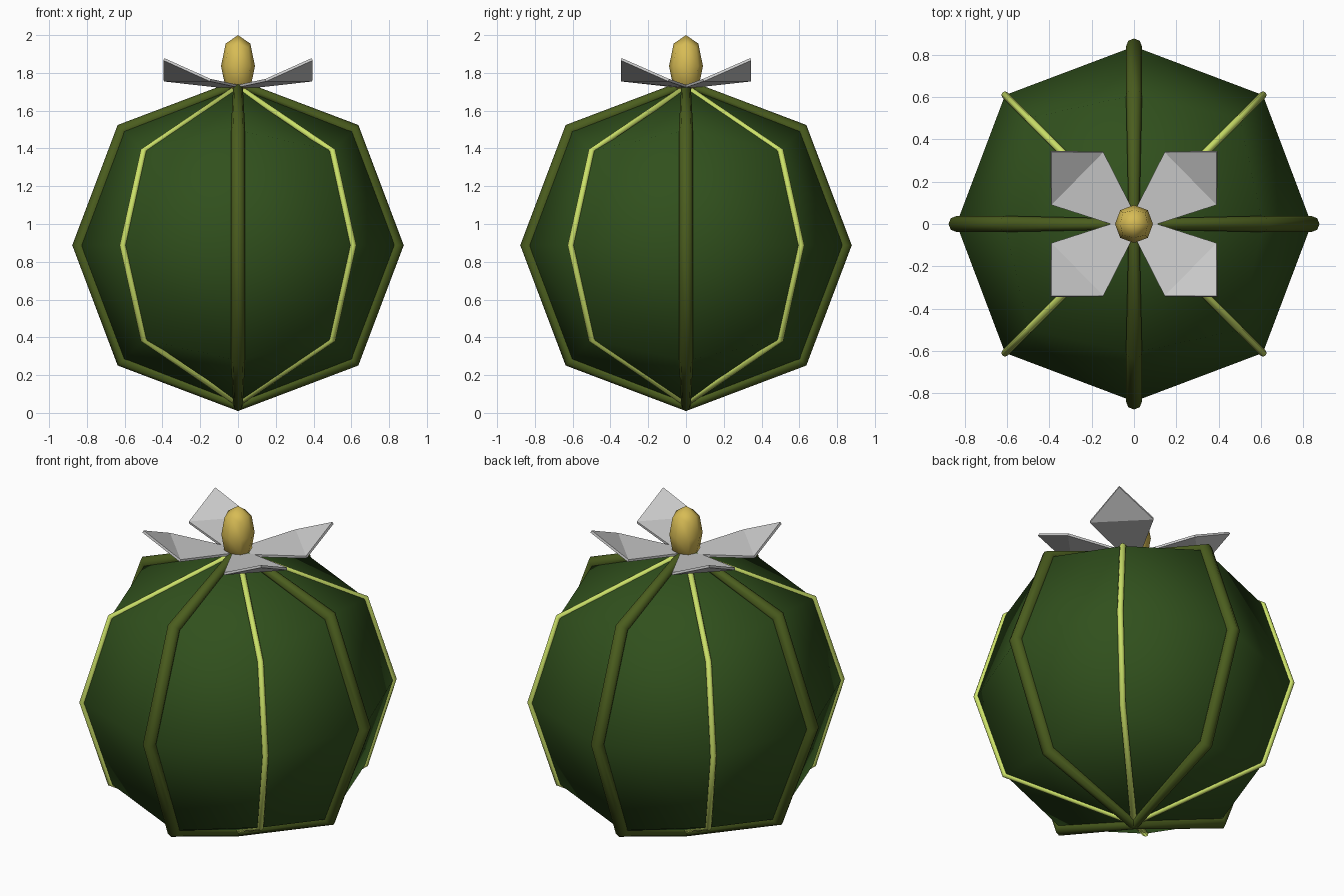
import bpy, bmesh
from mathutils import Vector

if "Cube" in bpy.data.objects:
    bpy.data.objects.remove(bpy.data.objects["Cube"])

CZ = 0.8875                       # height of the body centre
FACE, EDGE, CORNER = 0.8395, 0.61, 0.5   # once-subdivided cube radii


def paint(obj, name, rgb):
    mat = bpy.data.materials.get(name) or bpy.data.materials.new(name)
    mat.diffuse_color = (*rgb, 1)
    mat.use_nodes = True
    mat.node_tree.nodes["Principled BSDF"].inputs["Base Color"].default_value = mat.diffuse_color
    obj.data.materials.clear()
    obj.data.materials.append(mat)


def smooth(obj, angle):
    bpy.ops.object.select_all(action='DESELECT')
    obj.select_set(True)
    bpy.context.view_layer.objects.active = obj
    bpy.ops.object.shade_smooth_by_angle(angle=angle)


def rounded_cube(name, centre, scale):
    """Cube with one subdivision level: an 8-sided faceted ball."""
    bpy.ops.mesh.primitive_cube_add(size=2, location=centre)
    obj = bpy.context.object
    obj.name = name
    for v in obj.data.vertices:
        v.co *= Vector(scale)
    sub = obj.modifiers.new("round", 'SUBSURF')
    sub.levels = sub.render_levels = 1
    bpy.ops.object.modifier_apply(modifier=sub.name)
    obj.data.polygons.foreach_set("use_smooth", [True] * len(obj.data.polygons))
    return obj


def rib_ring(name, points, depth, radii):
    """Closed tube through the given points, turned into a mesh."""
    cu = bpy.data.curves.new(name, 'CURVE')
    cu.dimensions = '3D'
    cu.bevel_depth = depth
    cu.bevel_resolution = 2
    sp = cu.splines.new('POLY')
    sp.points.add(len(points) - 1)
    for p, co, r in zip(sp.points, points, radii):
        p.co = (*co, 1)
        p.radius = r
    sp.use_cyclic_u = True
    obj = bpy.data.objects.new(name, cu)
    obj.location.z = CZ
    bpy.context.collection.objects.link(obj)
    bpy.ops.object.select_all(action='DESELECT')
    obj.select_set(True)
    bpy.context.view_layer.objects.active = obj
    bpy.ops.object.convert(target='MESH')
    obj = bpy.context.object
    smooth(obj, 0.9)
    return obj


def meridian(half, dx, dy):
    """Full loop from (radius, z) points running pole to pole."""
    right = [(r * dx, r * dy, z) for r, z in half]
    left = [(-r * dx, -r * dy, z) for r, z in reversed(half[1:-1])]
    return right + left


# Body
body = rounded_cube("cactus_body", (0, 0, CZ), (1, 1, 1))
paint(body, "dark_green", (0.03, 0.08, 0.012))

# Thick ribs along the main axes, narrowing at the poles
thick = [(0, 0.853), (EDGE, EDGE), (FACE, 0), (EDGE, -EDGE), (0, -0.853)]
for name, dx, dy in (("thick_rib_x", 1, 0), ("thick_rib_y", 0, 1)):
    rib = rib_ring(name, meridian(thick, dx, dy), 0.038,
                   [0.65, 1, 1, 1, 0.65, 1, 1, 1])
    paint(rib, "olive", (0.07, 0.11, 0.013))

# Thin ribs along the diagonals
thin = [(0, FACE), (CORNER, CORNER), (EDGE, 0), (CORNER, -CORNER), (0, -FACE)]
for name, dy in (("thin_rib_a", 1), ("thin_rib_b", -1)):
    rib = rib_ring(name, meridian(thin, 1, dy), 0.017, [1] * 8)
    paint(rib, "lime", (0.6, 0.75, 0.14))

# Petals: an inner panel and a tip bent upward, mirrored to four
outline = [(0, 0, 1.73), (0.11, 0, 1.737), (0.39, 0.09, 1.768),
           (0.39, 0.34, 1.878), (0.145, 0.34, 1.768), (0, 0.055, 1.737)]
bm = bmesh.new()
vs = [bm.verts.new(p) for p in outline]
bm.faces.new([vs[i] for i in (0, 1, 2, 4, 5)])
bm.faces.new([vs[i] for i in (2, 3, 4)])
me = bpy.data.meshes.new("petals")
bm.to_mesh(me)
bm.free()
petals = bpy.data.objects.new("petals", me)
bpy.context.collection.objects.link(petals)
mirror = petals.modifiers.new("mirror", 'MIRROR')
mirror.use_axis = (True, True, False)
solid = petals.modifiers.new("thickness", 'SOLIDIFY')
solid.thickness = 0.014
solid.offset = -1

# Flower bud
bud = rounded_cube("flower_bud", (0, 0, 1.836), (0.107, 0.107, 0.164 / FACE))
paint(bud, "yellow", (0.68, 0.5, 0.09))
